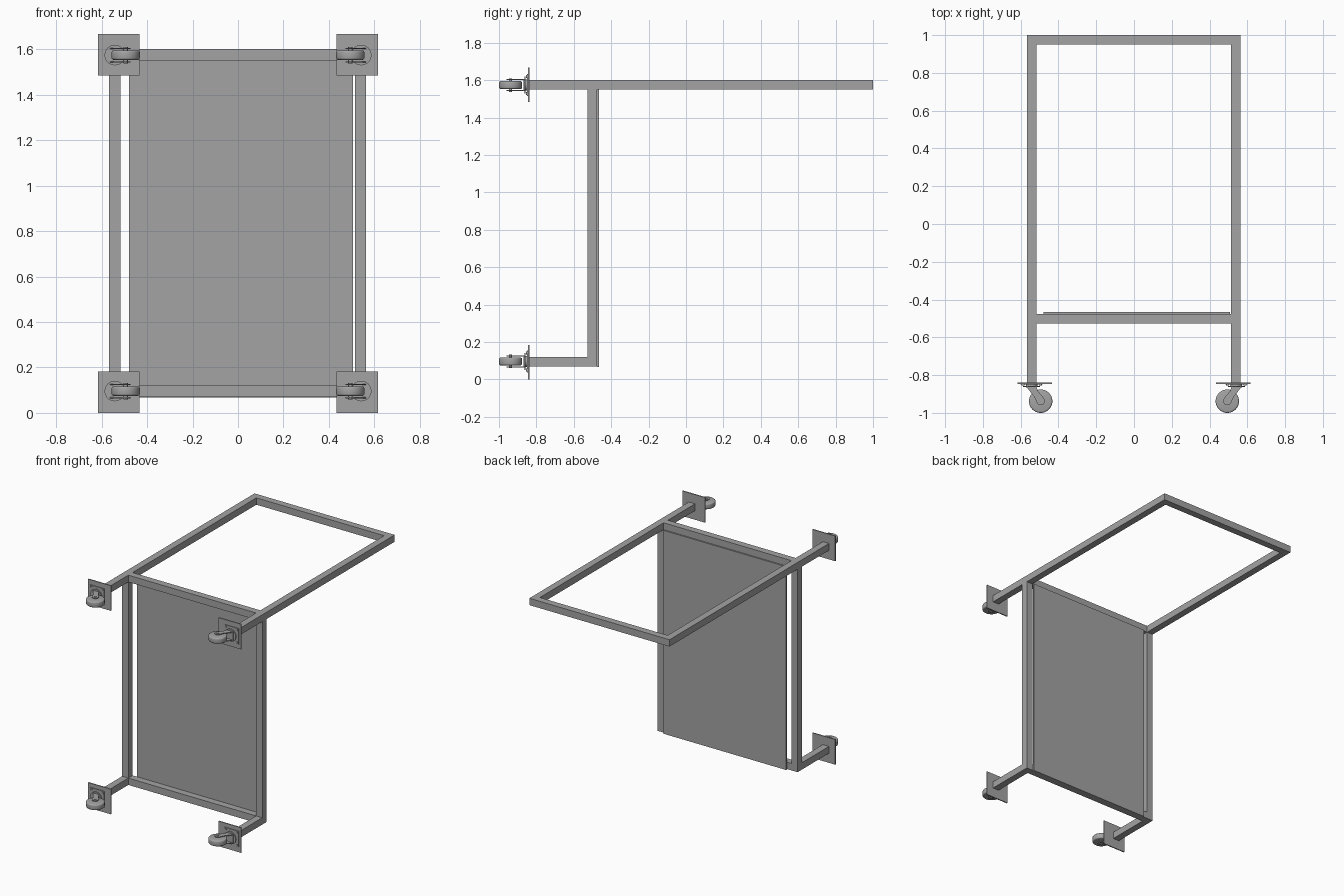
import bpy, bmesh, math
from mathutils import Matrix, Vector

if "Cube" in bpy.data.objects:
    bpy.data.objects.remove(bpy.data.objects["Cube"])

grey = bpy.data.materials.new("steel_grey")
grey.use_nodes = True
colour = (0.37, 0.37, 0.37, 1)
grey.diffuse_color = colour
grey.node_tree.nodes["Principled BSDF"].inputs["Base Color"].default_value = colour


def finish(name, bm, smooth=False):
    bmesh.ops.recalc_face_normals(bm, faces=bm.faces)
    mesh = bpy.data.meshes.new(name)
    bm.to_mesh(mesh)
    bm.free()
    mesh.materials.append(grey)
    obj = bpy.data.objects.new(name, mesh)
    bpy.context.collection.objects.link(obj)
    if smooth:
        bpy.ops.object.select_all(action='DESELECT')
        obj.select_set(True)
        bpy.context.view_layer.objects.active = obj
        bpy.ops.object.shade_smooth_by_angle(angle=math.radians(40))
    return obj


def box(name, low, high):
    low, high = Vector(low), Vector(high)
    bm = bmesh.new()
    bmesh.ops.create_cube(bm, size=1, matrix=Matrix.Translation((low + high) / 2)
                          @ Matrix.Diagonal((*(high - low), 1)))
    return finish(name, bm)


def cylinder(name, centre, radius, depth, axis, sides=32, bevel=0):
    turn = Matrix.Rotation(math.pi / 2, 4, 'X') if axis == 'Y' else Matrix()
    bm = bmesh.new()
    bmesh.ops.create_cone(bm, cap_ends=True, segments=sides, radius1=radius, radius2=radius,
                          depth=depth, matrix=Matrix.Translation(centre) @ turn)
    if bevel:
        rims = [e for e in bm.edges if any(len(f.verts) > 4 for f in e.link_faces)]
        bmesh.ops.bevel(bm, geom=rims, offset=bevel, segments=3, profile=0.5, affect='EDGES')
    return finish(name, bm, True)


def plate_from_outline(name, points, z, thickness):
    bm = bmesh.new()
    face = bm.faces.new([bm.verts.new((x, y, z)) for x, y in points])
    grown = bmesh.ops.extrude_face_region(bm, geom=[face])["geom"]
    bmesh.ops.translate(bm, vec=(0, 0, thickness),
                        verts=[v for v in grown if isinstance(v, bmesh.types.BMVert)])
    return finish(name, bm)


TUBE = 0.05
LOW, HIGH = 0.07, 1.55           # undersides of the lower and upper tubes
BACK = -0.476                    # rear face of the upright frame
FRONT = BACK - TUBE
LEG_END = -0.838

# Square tube frame
inner = {}
for side, start in (("right", -0.567), ("left", 0.514)):
    end = start + TUBE
    inner[side] = end if side == "right" else start
    box(f"{side}_upper_rail", (start, LEG_END, HIGH), (end, 1, HIGH + TUBE))
    box(f"{side}_upright", (start, FRONT, LOW), (end, BACK, HIGH))
    box(f"{side}_lower_leg", (start, LEG_END, LOW), (end, FRONT, LOW + TUBE))
for name, y, z in (("rear_crossbar", 1 - TUBE, HIGH), ("upper_crossbar", FRONT, HIGH),
                   ("lower_crossbar", FRONT, LOW)):
    box(name, (inner["right"], y, z), (inner["left"], y + TUBE, z + TUBE))

# Thin panel on the rear of the upright frame
box("panel", (-0.48, BACK, 0.067), (0.507, BACK + 0.01, HIGH))


def caster(name, sign, plate_z, z):
    # Mounting plates
    px, x = -sign * 0.5255, -sign * 0.542
    half, small, bolt = 0.0915, 0.058, 0.046
    box(f"{name}_mounting_plate", (px - half, -0.846, plate_z - half),
        (px + half, LEG_END, plate_z + half))
    box(f"{name}_base_plate", (x - small, -0.851, z - small), (x + small, -0.846, z + small))
    for dx in (-bolt, bolt):
        for dz in (-bolt, bolt):
            cylinder(f"{name}_bolt", (x + dx, -0.853, z + dz), 0.008, 0.005, 'Y', 12)
    # Swivel
    cylinder(f"{name}_swivel_neck", (x, -0.855, z), 0.03, 0.012, 'Y')
    cylinder(f"{name}_swivel_disc", (x, -0.861, z), 0.045, 0.006, 'Y')
    # Fork trailing towards the middle
    hub_u, hub_y, hub_r = 0.048, -0.938, 0.022
    outline = [(-0.026, -0.862), (0.026, -0.862), (0.034, -0.885), (0.062, -0.918)]
    for i in range(7):
        a = math.radians(20 - i * 30)
        outline.append((hub_u + hub_r * math.cos(a), hub_y + hub_r * math.sin(a)))
    outline += [(0.014, -0.915), (-0.008, -0.888)]
    outline = [(x + sign * u, y) for u, y in outline]
    for dz in (-0.032, 0.027):
        plate_from_outline(f"{name}_fork_cheek", outline, z + dz, 0.005)
    box(f"{name}_fork_bridge", (x - 0.026, -0.868, z - 0.032), (x + 0.026, -0.862, z + 0.032))
    # Wheel and axle
    wheel_x = x + sign * hub_u
    cylinder(f"{name}_wheel", (wheel_x, hub_y, z), 0.062, 0.042, 'Z', 40, 0.009)
    cylinder(f"{name}_axle", (wheel_x, hub_y, z), 0.009, 0.072, 'Z', 16)


for side, sign in (("right", 1), ("left", -1)):
    caster(f"{side}_lower", sign, 0.0915, 0.096)
    caster(f"{side}_upper", sign, 1.5755, 1.574)
